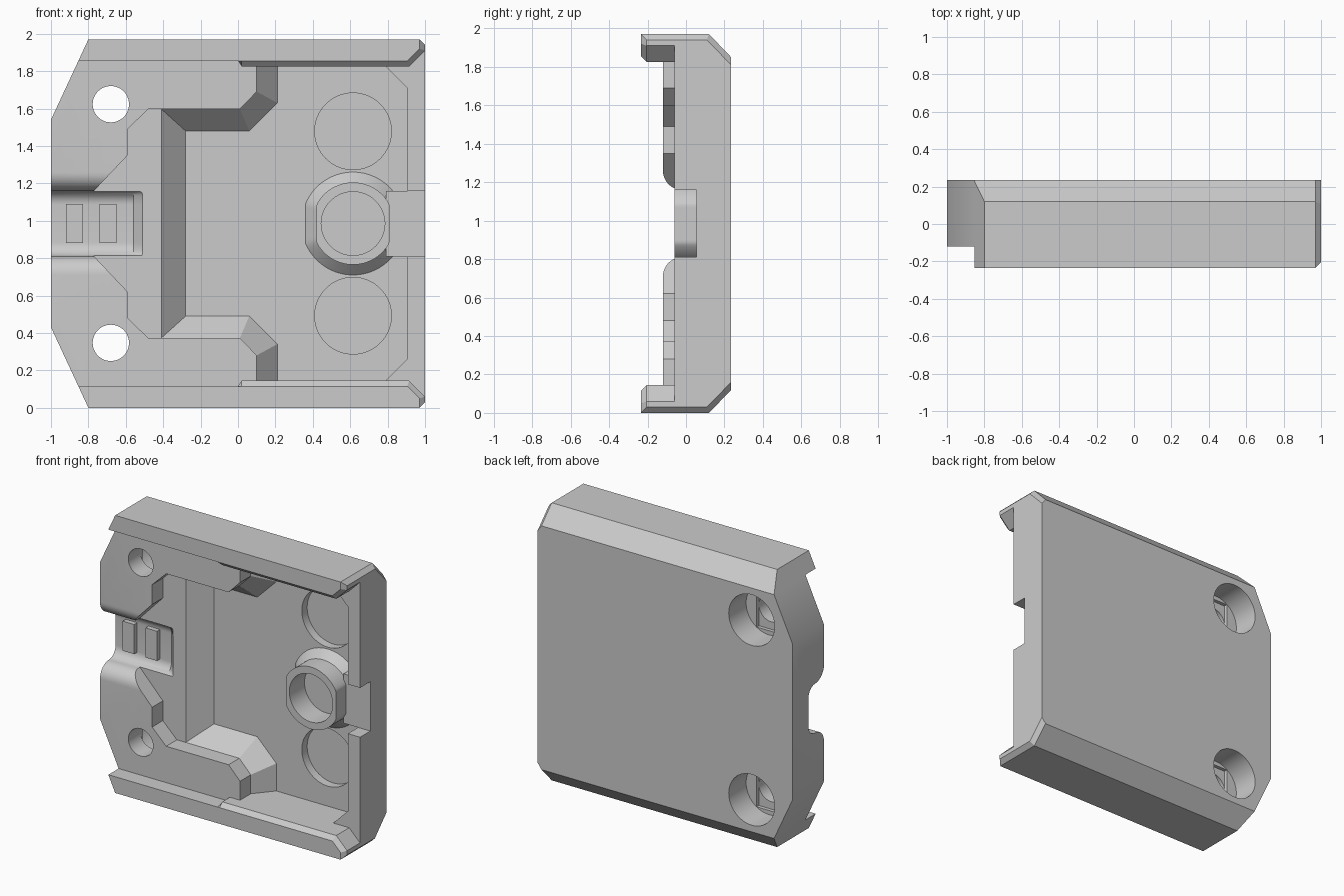
import bpy, bmesh, math

if "Cube" in bpy.data.objects:
    bpy.data.objects.remove(bpy.data.objects["Cube"])

MID = 0.985          # mirror height of the housing
FLOOR = 0.13         # y of the pocket floor


def loft(name, sections):
    """Closed solid through matching loops of 3D points."""
    bm = bmesh.new()
    rings = [[bm.verts.new(p) for p in s] for s in sections]
    n = len(rings[0])
    for a, b in zip(rings, rings[1:]):
        for i in range(n):
            j = (i + 1) % n
            bm.faces.new((a[i], a[j], b[j], b[i]))
    bm.faces.new(rings[0])
    bm.faces.new(rings[-1])
    bmesh.ops.recalc_face_normals(bm, faces=bm.faces)
    me = bpy.data.meshes.new(name)
    bm.to_mesh(me)
    bm.free()
    ob = bpy.data.objects.new(name, me)
    bpy.context.collection.objects.link(ob)
    return ob


def at_y(outline, y):
    return [(x, y, z) for x, z in outline]


def mirror(half):
    """Complete an (x, z) outline from its upper half."""
    return half + [(x, 2 * MID - z) for x, z in reversed(half)]


def prism(name, outline, y0, y1):
    return loft(name, [at_y(outline, y0), at_y(outline, y1)])


def box(name, x0, x1, y0, y1, z0, z1):
    return prism(name, [(x0, z0), (x1, z0), (x1, z1), (x0, z1)], y0, y1)


def circle(cx, cz, r, n=64, lo=-9, hi=9):
    """Circle outline in xz, flattened at x = lo and x = hi."""
    return [(min(max(cx + r * math.cos(math.tau * i / n), lo), hi),
             cz + r * math.sin(math.tau * i / n)) for i in range(n)]


def cut(target, cutter):
    cutter.hide_render = True
    m = target.modifiers.new("cut", 'BOOLEAN')
    m.operation, m.solver, m.object = 'DIFFERENCE', 'EXACT', cutter
    bpy.context.view_layer.objects.active = target
    bpy.ops.object.modifier_apply(modifier=m.name)
    bpy.data.objects.remove(cutter)


# Solid block with bevelled back edges and a bevelled right end
side = [(-.235, 0), (-.235, 1.97), (.12, 1.97), (.235, 1.85), (.235, .12), (.12, 0)]
end = [(-.205, .03), (-.205, 1.94), (.108, 1.94), (.235, 1.81), (.235, .16), (.108, .03)]
body = loft("housing", [[(-1, y, z) for y, z in side],
                        [(.97, y, z) for y, z in side],
                        [(1, y, z) for y, z in end]])

# Slanted left corners
for s in (1, -1):
    tri = [(-1.2, 1.11), (-.75, 2.0775), (-.75, 2.3), (-1.2, 2.3)]
    cut(body, prism("corner_cut", [(x, MID + s * (z - MID)) for x, z in tri], -1, 1))

# Slot between the two rails, with the bevelled lip on the right part
wide = mirror([(-1.1, 1.855), (0, 1.855), (.02, 1.855), (.905, 1.855), (1.1, 2.05)])
lip = mirror([(-1.1, 1.855), (0, 1.855), (.02, 1.825), (.915, 1.825), (1.1, 2.01)])
cut(body, loft("slot_cut", [at_y(wide, -.3), at_y(wide, -.235),
                            at_y(lip, -.205), at_y(lip, -.12)]))

# Lowered right rim
cut(body, prism("rim_cut", mirror([(.1, 1.825), (.915, 1.825), (1.1, 2.01)]), -.2, -.06))

# Upper step of the pocket
right = [(.79, 1.825), (.905, 1.71)]
step = mirror([(-.77, 1.16), (-.59, 1.35), (-.59, 1.49), (-.48, 1.597),
               (.01, 1.597), (.1, 1.69), (.1, 1.825)] + right)
cut(body, prism("step_cut", step, -.2, 0))

# Deep pocket with sloped walls
top = mirror([(-.41, 1.597), (.01, 1.597), (.1, 1.69), (.1, 1.825)] + right)
low = mirror([(-.28, 1.48), (.06, 1.48), (.21, 1.63), (.21, 1.825)] + right)
cut(body, loft("pocket_cut", [at_y(top, -.02), at_y(top, 0), at_y(low, FLOOR)]))

# Cable channel: rounded shoulders, rounded floor corners, sloped inner end
half = [(-.3, .30)]
for i in range(11):
    a = math.pi / 2 * i / 10
    half.append((-.02 - .1 * math.cos(a), .275 - .1 * math.sin(a)))
for i in range(1, 11):
    a = math.pi / 2 * i / 10
    half.append((-.02 + .075 * math.sin(a), .1 + .075 * math.cos(a)))
prof = [(y, MID + d) for y, d in half] + [(y, MID - d) for y, d in reversed(half)]
cut(body, loft("channel_cut", [[(-1.1, y, z) for y, z in prof],
                               [(-.56, y, z) for y, z in prof],
                               [(-.51, min(y, -.001 + .01 * y), z) for y, z in prof]]))

# Notch through the right rim
cut(body, box("notch_cut", .81, 1.1, -.2, .055, .81, 1.16))

# Round recesses and screw holes
for s in (1, -1):
    cut(body, prism("recess_cut", circle(.615, MID + s * .493, .205), .1, .19))
    zc = MID + s * .638
    cut(body, prism("screw_cut", circle(-.68, zc, .097, 48), -.3, .4))
    cut(body, prism("head_cut", circle(-.68, zc, .18), .04, .4))
    cut(body, box("bridge_cut", -.777, -.583, .015, .1, zc - .15, zc + .15))

# Round post with a flared foot and a blind hole
foot = circle(.615, MID, .275, 96, .36, .85)
neck = circle(.615, MID, .22, 96, .42, .81)
post = loft("post", [at_y(neck, -.06), at_y(neck, .075),
                     at_y(foot, FLOOR), at_y(foot, FLOOR + .02)])
cut(post, prism("post_hole_cut", circle(.615, MID, .17), -.2, .11))

# Tab joining post and notch
tab = box("notch_tab", .79, .94, .055, FLOOR + .02, .81, 1.16)

# Cable grip ribs
ribs = [box(f"grip_rib_{i}", x, x + .09, .02, .08, .88, 1.09)
        for i, x in enumerate((-.92, -.74))]

for ob in [body, post]:
    bpy.ops.object.select_all(action='DESELECT')
    ob.select_set(True)
    bpy.context.view_layer.objects.active = ob
    bpy.ops.object.shade_smooth_by_angle(angle=math.radians(25))
